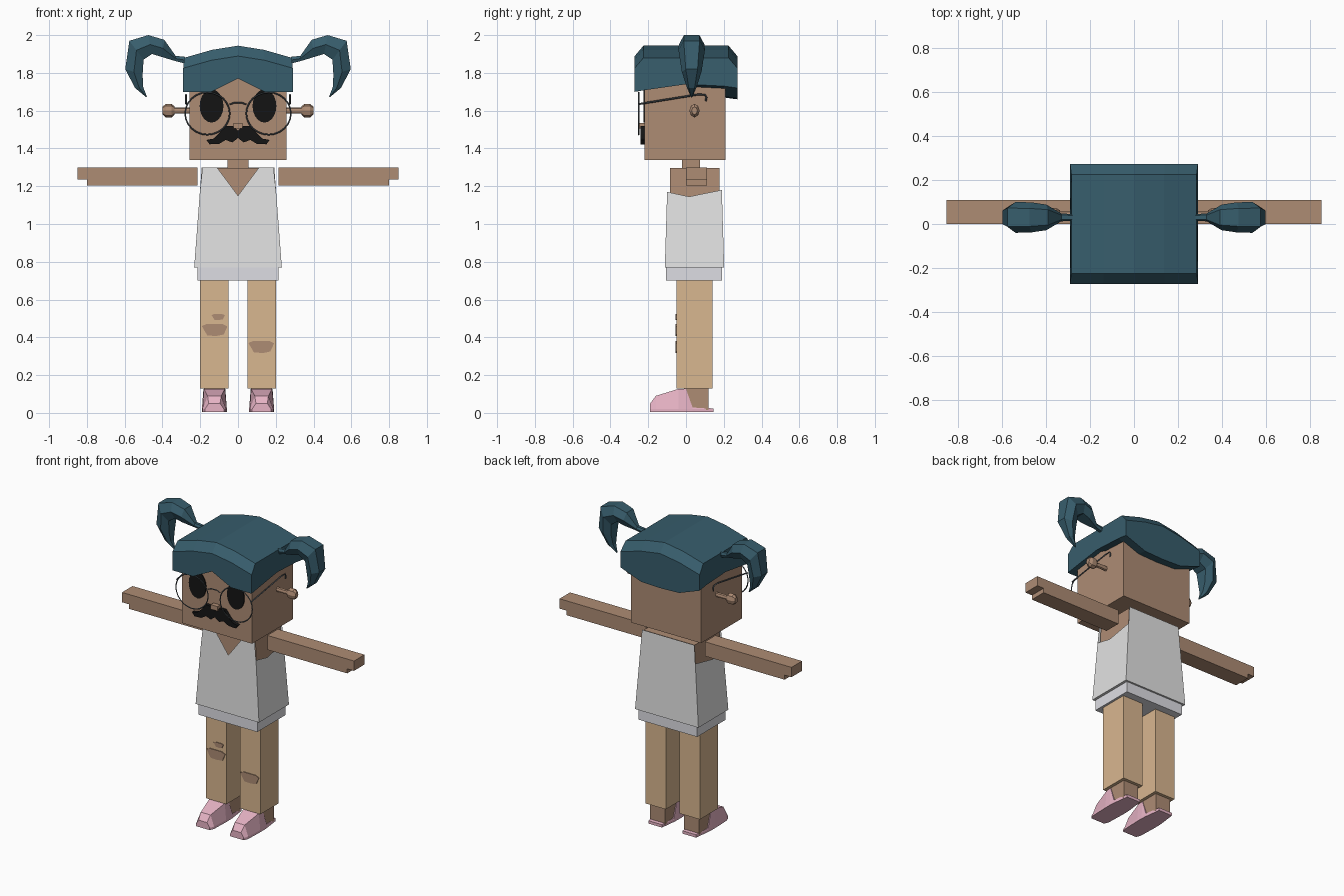
import bpy, bmesh, math
from mathutils import Vector

cube = bpy.data.objects.get("Cube")
if cube:
    bpy.data.objects.remove(cube, do_unlink=True)


def material(name, *srgb):
    m = bpy.data.materials.new(name)
    m.use_nodes = True
    lin = [((c / 255 + 0.055) / 1.055) ** 2.4 for c in srgb] + [1]
    m.diffuse_color = lin
    m.node_tree.nodes["Principled BSDF"].inputs["Base Color"].default_value = lin
    return m


SKIN = material("brown skin", 174, 140, 116)
HAIR = material("teal hair", 55, 93, 108)
SHIRT = material("white shirt", 226, 226, 226)
SHORTS = material("pale grey", 222, 222, 228)
TROUSERS = material("tan cloth", 217, 183, 144)
SHOE = material("pink shoe", 232, 180, 198)
BLACK = material("black", 20, 20, 20)
METAL = material("dark metal", 82, 90, 96)


def build(name, verts, faces, mat):
    me = bpy.data.meshes.new(name)
    me.from_pydata([tuple(v) for v in verts], [], faces)
    bm = bmesh.new()
    bm.from_mesh(me)
    bmesh.ops.recalc_face_normals(bm, faces=bm.faces)
    bm.to_mesh(me)
    bm.free()
    me.materials.append(mat)
    ob = bpy.data.objects.new(name, me)
    bpy.context.collection.objects.link(ob)
    return ob


def loft(name, rings, mat):
    """Skin a closed tube through rings of equal length."""
    n = len(rings[0])
    faces = [(r * n + i, r * n + (i + 1) % n, (r + 1) * n + (i + 1) % n, (r + 1) * n + i)
             for r in range(len(rings) - 1) for i in range(n)]
    last = (len(rings) - 1) * n
    faces += [tuple(range(n)), tuple(range(last, last + n))]
    return build(name, [p for ring in rings for p in ring], faces, mat)


def rect(x0, x1, y0, y1, z):
    return [(x0, y0, z), (x1, y0, z), (x1, y1, z), (x0, y1, z)]


def box(name, x, y, z, mat):
    return loft(name, [rect(*x, *y, z[0]), rect(*x, *y, z[1])], mat)


def plate(name, outline, front, back, mat):
    return loft(name, [[(x, y, z) for x, z in outline] for y in (front, back)], mat)


def wire(name, points, radius, mat, closed=False):
    cu = bpy.data.curves.new(name, "CURVE")
    cu.dimensions = "3D"
    cu.bevel_depth = radius
    cu.bevel_resolution = 0
    sp = cu.splines.new("POLY")
    sp.points.add(len(points) - 1)
    for p, co in zip(sp.points, points):
        p.co = (*co, 1)
    sp.use_cyclic_u = closed
    cu.materials.append(mat)
    ob = bpy.data.objects.new(name, cu)
    bpy.context.collection.objects.link(ob)


def oval(cx, cz, rx, rz, n):
    return [(cx + rx * math.cos(math.tau * i / n), cz + rz * math.sin(math.tau * i / n))
            for i in range(n)]


# Head, neck, nose and torso
box("head", (-0.257, 0.257), (-0.22, 0.21), (1.34, 1.8), SKIN)
box("neck", (-0.055, 0.055), (-0.02, 0.075), (1.28, 1.35), SKIN)
box("nose", (-0.025, 0.025), (-0.25, -0.21), (1.505, 1.535), SKIN)
loft("torso", [rect(-0.21, 0.21, -0.09, 0.18, 0.8),
               rect(-0.187, 0.187, -0.084, 0.178, 1.296)], SKIN)


# Sleeveless shirt with a V neck and low armholes
def shirt_point(u, v, z):
    t = (z - 0.77) / 0.53
    return (u * (0.232 - 0.04 * t), 0.045 + v * (0.157 - 0.016 * t), z)


front = [shirt_point(u, -1, z) for u, z in
         ((-1, 0.77), (1, 0.77), (1, 1.17), (0.98, 1.3), (0.58, 1.3), (0, 1.15),
          (-0.58, 1.3), (-0.98, 1.3), (-1, 1.17))]
back = [shirt_point(u, 1, z) for u, z in
        ((-1, 0.77), (1, 0.77), (1, 1.18), (1, 1.3), (-1, 1.3), (-1, 1.18))]
dips = [shirt_point(s, -0.2, 1.145) for s in (-1, 1)]
build("shirt", front + back + dips,
      [tuple(range(9)), tuple(range(9, 15)), (0, 1, 10, 9),
       (1, 10, 11, 16, 2), (0, 9, 14, 15, 8)], SHIRT)
box("shorts", (-0.215, 0.215), (-0.105, 0.19), (0.7, 0.79), SHORTS)

# Shoe cross-sections: y, top height, bottom half width, top half width
SHOE_STEPS = ((-0.19, 0.05, 0.05, 0.03), (-0.16, 0.09, 0.062, 0.036),
              (-0.04, 0.127, 0.066, 0.056), (0.0, 0.127, 0.066, 0.058),
              (0.035, 0.028, 0.064, 0.062), (0.145, 0.024, 0.05, 0.048))

for side, s in (("right", -1), ("left", 1)):
    def span(a, b):
        return sorted((s * a, s * b))

    # Arm with a stepped hand end
    arm = [(s * x, z) for x, z in ((0.215, 1.205), (0.8, 1.205), (0.8, 1.235),
                                   (0.85, 1.235), (0.85, 1.3), (0.215, 1.3))]
    plate(side + "_arm", arm, 0.0, 0.11, SKIN)

    # Leg, ankle and shoe
    box(side + "_trouser_leg", span(0.05, 0.2), (-0.05, 0.14), (0.13, 0.71), TROUSERS)
    box(side + "_ankle", span(0.07, 0.18), (-0.01, 0.12), (0.015, 0.14), SKIN)
    cx = s * 0.125
    loft(side + "_shoe", [[(cx - b, y, 0.005), (cx - b, y, 0.02), (cx - t, y, h),
                           (cx + t, y, h), (cx + b, y, 0.02), (cx + b, y, 0.005)]
                          for y, h, b, t in SHOE_STEPS], SHOE)

    # Ear: a stalk with a faceted knob
    rings = []
    for x, r in ((0.25, 0.016), (0.335, 0.016), (0.335, 0.022), (0.352, 0.036),
                 (0.382, 0.036), (0.4, 0.02)):
        rings.append([(s * x, 0.045 + 0.75 * a, 1.6 + b)
                      for a, b in oval(0, 0, r, r, 8)])
    loft(side + "_ear", rings, SKIN)

    # Eye and spectacles
    plate(side + "_eye", oval(s * 0.14, 1.625, 0.063, 0.088, 20), -0.226, -0.218, BLACK)
    rim = [(x, -0.25, z) for x, z in oval(s * 0.162, 1.585, 0.118, 0.112, 24)]
    wire(side + "_spectacle_rim", rim, 0.004, METAL, True)
    temple = [(s * 0.275, y, z) for y, z in ((-0.25, 1.635), (0.06, 1.685), (0.1, 1.685),
                                             (0.108, 1.67), (0.104, 1.65))]
    wire(side + "_spectacle_arm", temple, 0.005, METAL)

    # Pigtail: outer x, z, inner x, z, half depth
    rings = []
    for ox, oz, ix, iz, w in ((0.28, 1.885, 0.28, 1.85, 0.015),
                              (0.33, 1.89, 0.33, 1.862, 0.018),
                              (0.39, 1.975, 0.405, 1.885, 0.058),
                              (0.475, 2.0, 0.455, 1.9, 0.068),
                              (0.575, 1.97, 0.5, 1.87, 0.07),
                              (0.597, 1.82, 0.505, 1.79, 0.052),
                              (0.545, 1.72, 0.502, 1.725, 0.025),
                              (0.486, 1.671, 0.482, 1.673, 0.004)):
        mx, mz = (ox + ix) / 2, (oz + iz) / 2
        rings.append([(s * x, 0.03 + k * w, z) for x, z, k in
                      ((ox, oz, -0.6), (mx, mz, -1), (ix, iz, -0.6),
                       (ix, iz, 0.6), (mx, mz, 1), (ox, oz, 0.6))])
    loft(side + "_pigtail", rings, HAIR)

wire("spectacle_bridge", [(-0.045, -0.25, 1.632), (-0.02, -0.25, 1.642),
                          (0.02, -0.25, 1.642), (0.045, -0.25, 1.632)], 0.004, METAL)

# Moustache, mirrored from one half
half = [(0.0, 1.495), (0.03, 1.52), (0.07, 1.52), (0.1, 1.48), (0.13, 1.452),
        (0.168, 1.445), (0.15, 1.422), (0.1, 1.424), (0.065, 1.445), (0.03, 1.432),
        (0.0, 1.455)]
plate("moustache", half + [(-x, z) for x, z in half[-2:0:-1]], -0.242, -0.215, BLACK)

# Bare skin showing through the torn knees
tear = [(-0.07, 0.02), (-0.045, 0.03), (0.045, 0.03), (0.07, 0.018),
        (0.05, -0.025), (0.01, -0.033), (-0.04, -0.03)]
for name, x, z, kx, kz in (("left_knee_tear", 0.123, 0.35, 0.97, 1),
                           ("right_knee_tear", -0.124, 0.44, 0.97, 1),
                           ("right_small_tear", -0.105, 0.508, 0.5, 0.5)):
    plate(name, [(x + kx * a, z + kz * b) for a, b in tear], -0.055, -0.045, SKIN)

# Hair cap: arched top, chamfered rim, notched fringe
rings = []
for x, low_front, low_back, arch in ((-0.29, 1.7, 1.72, 0), (-0.14, 1.7, 1.665, 0.042),
                                     (0, 1.77, 1.66, 0.064), (0.14, 1.7, 1.665, 0.042),
                                     (0.29, 1.7, 1.72, 0)):
    tx = x * 0.98
    rings.append([(x, -0.272, low_front), (x, -0.272, 1.825 + arch),
                  (tx, -0.225, 1.88 + arch), (tx, 0.225, 1.88 + arch),
                  (x, 0.272, 1.825 + arch), (x, 0.272, low_back),
                  (x, 0.2, low_back + 0.01), (x, 0.0, 1.74), (x, -0.21, low_front + 0.01)])
loft("hair_cap", rings, HAIR)
